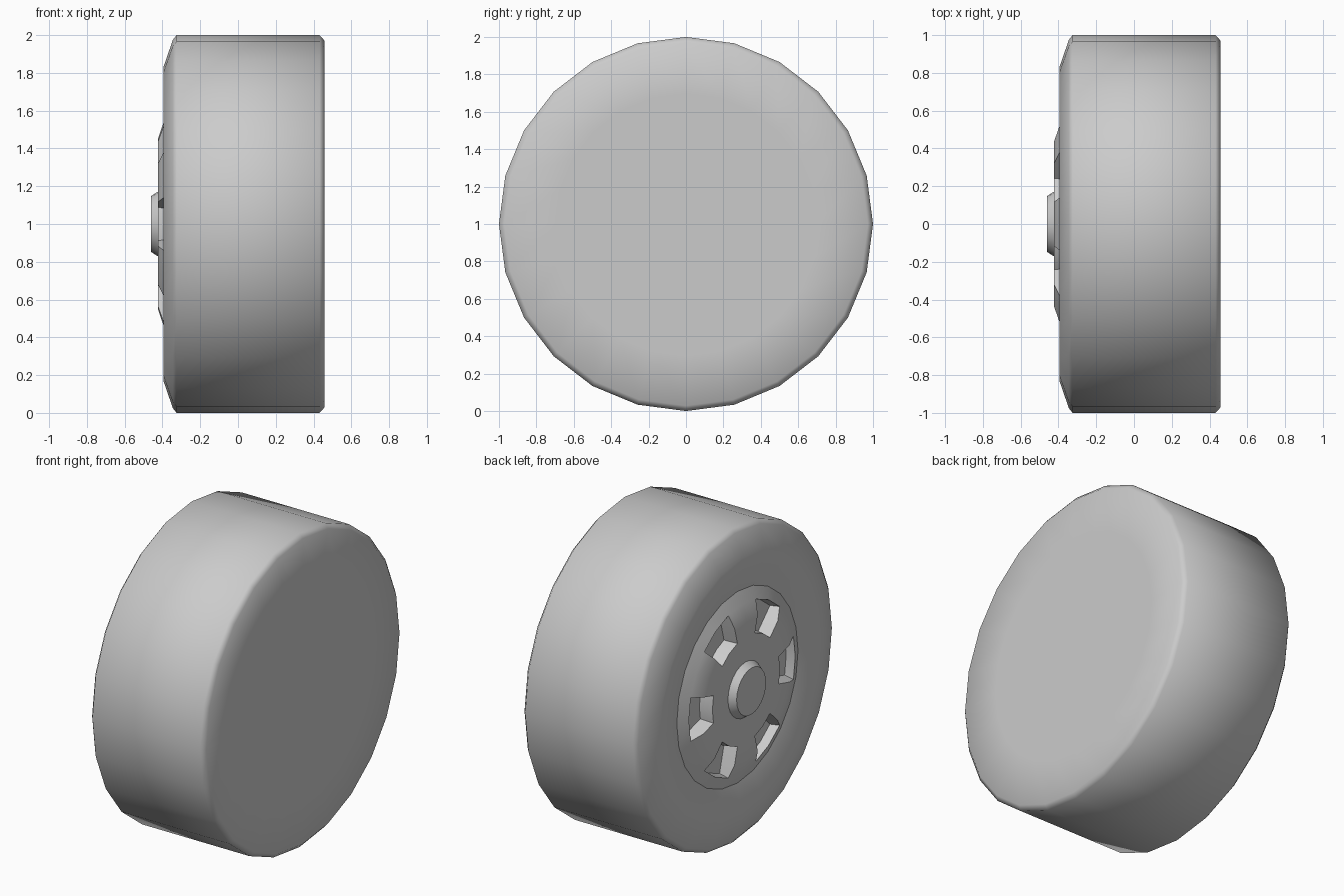
import bpy, bmesh, math
from mathutils import Vector

if "Cube" in bpy.data.objects:
    bpy.data.objects.remove(bpy.data.objects["Cube"])

SIDES = 24
CENTRE = Vector((0, 0, 1))


def lathe(name, profile, smooth, pocket_bands=()):
    """Spin (x, radius) points round the axle; optionally sink pockets into given bands."""
    bm = bmesh.new()
    rings = []
    for x, r in profile:
        if r == 0:
            rings.append([bm.verts.new((x, 0, 0))] * SIDES)
        else:
            rings.append([bm.verts.new((x, r * math.cos(math.tau * j / SIDES),
                                        r * math.sin(math.tau * j / SIDES)))
                          for j in range(SIDES)])
    pockets = {}
    for i in range(len(rings) - 1):
        a, b = rings[i], rings[i + 1]
        for j in range(SIDES):
            k = (j + 1) % SIDES
            corners = list(dict.fromkeys((a[j], a[k], b[k], b[j])))
            face = bm.faces.new(corners)
            if i in pocket_bands and j % 4 in (0, 3):
                pockets.setdefault(((j + 1) // 4) % 6, []).append(face)
    # Sink each pocket to a flat, slightly smaller floor
    for faces in pockets.values():
        out = bmesh.ops.extrude_face_region(bm, geom=faces)["geom"]
        verts = [v for v in out if isinstance(v, bmesh.types.BMVert)]
        mid = sum((v.co for v in verts), Vector()) / len(verts)
        for v in verts:
            v.co = mid + (v.co - mid) * 0.88
            v.co.x = -0.34
        bmesh.ops.delete(bm, geom=[f for f in faces if f.is_valid], context='FACES_ONLY')
    bmesh.ops.recalc_face_normals(bm, faces=bm.faces)
    mesh = bpy.data.meshes.new(name)
    bm.to_mesh(mesh)
    bm.free()
    obj = bpy.data.objects.new(name, mesh)
    bpy.context.collection.objects.link(obj)
    obj.location = CENTRE
    bpy.ops.object.select_all(action='DESELECT')
    obj.select_set(True)
    bpy.context.view_layer.objects.active = obj
    bpy.ops.object.shade_smooth_by_angle(angle=math.radians(smooth))
    return obj


# Tyre with closed inner side and dished outer sidewall
lathe("tyre", [(0.457, 0), (0.457, 0.70), (0.457, 0.972), (0.432, 1.0),
               (-0.325, 1.0), (-0.345, 0.975), (-0.395, 0.83),
               (-0.395, 0.75), (-0.362, 0.61)], 60)

# Rim disc with six pockets and a raised hub cap
lathe("rim", [(-0.362, 0.61), (-0.395, 0.535), (-0.424, 0.45), (-0.424, 0.34),
              (-0.418, 0.175), (-0.46, 0.148), (-0.46, 0)], 30, pocket_bands=(1, 2))
